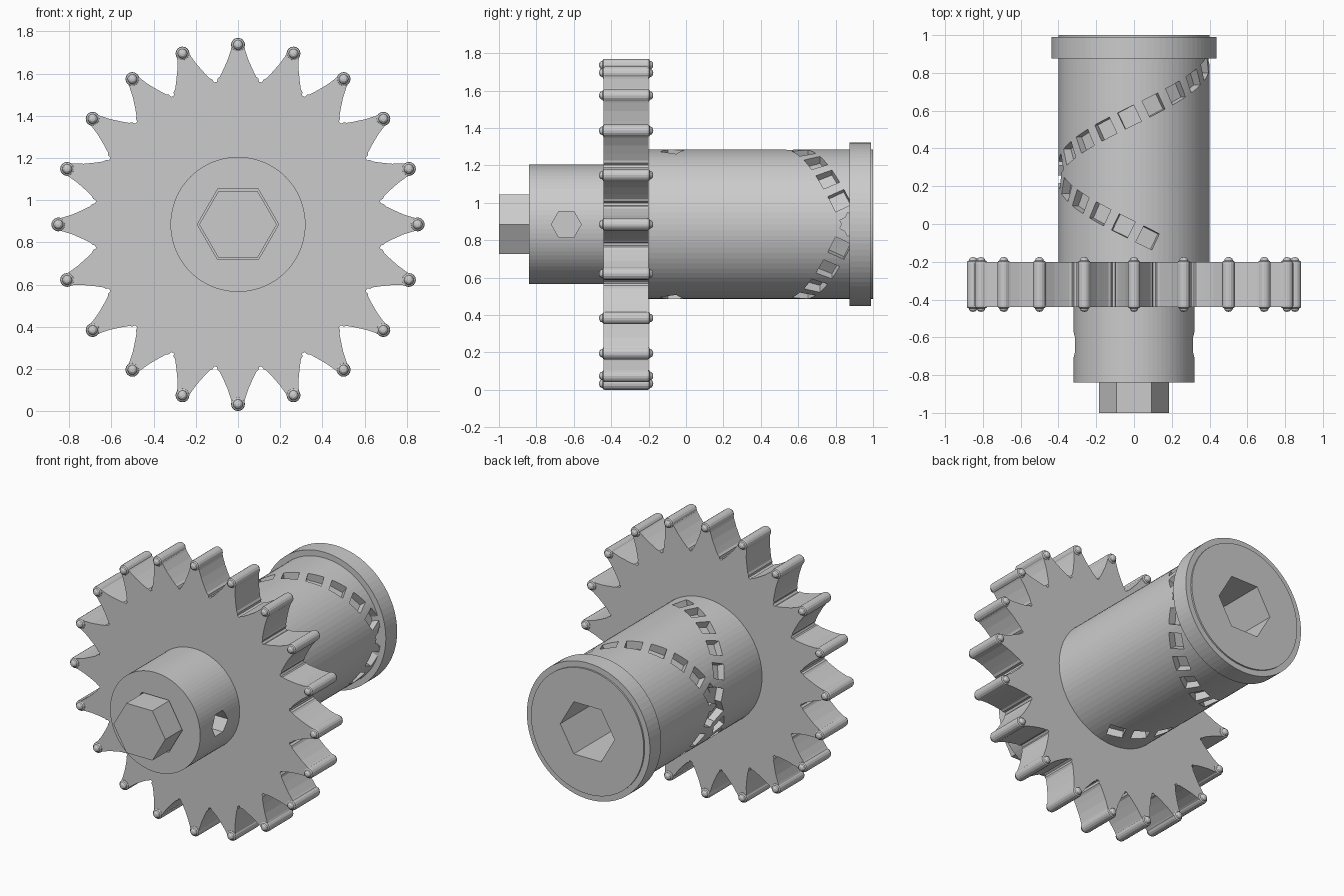
import bpy, bmesh
from math import sin, cos, pi, radians
from mathutils import Matrix, Vector

if "Cube" in bpy.data.objects:
    bpy.data.objects.remove(bpy.data.objects["Cube"])

ZC = 0.885  # height of the main axis


def finish(name, bm):
    bmesh.ops.recalc_face_normals(bm, faces=bm.faces[:])
    me = bpy.data.meshes.new(name)
    bm.to_mesh(me)
    bm.free()
    ob = bpy.data.objects.new(name, me)
    bpy.context.collection.objects.link(ob)
    return ob


def prism(name, outline, y0, y1):
    """Extrude an (x, z) outline around the axis from y0 to y1."""
    bm = bmesh.new()
    f = bm.faces.new([bm.verts.new((x, y0, z + ZC)) for x, z in outline])
    new = bmesh.ops.extrude_face_region(bm, geom=[f])["geom"]
    bmesh.ops.translate(bm, vec=(0, y1 - y0, 0),
                        verts=[v for v in new if isinstance(v, bmesh.types.BMVert)])
    return finish(name, bm)


def ring(r, n):
    return [(r * cos(2 * pi * i / n), r * sin(2 * pi * i / n)) for i in range(n)]


def cut(ob, cutter):
    m = ob.modifiers.new("cut", "BOOLEAN")
    m.operation = "DIFFERENCE"
    m.solver = "EXACT"
    m.object = cutter
    bpy.context.view_layer.objects.active = ob
    bpy.ops.object.modifier_apply(modifier=m.name)


def remove(ob):
    bpy.data.objects.remove(ob, do_unlink=True)


# Barrel, end flange and front hub
barrel = prism("barrel", ring(0.40, 80), -0.25, 1.0)
flange = prism("end_flange", ring(0.437, 80), 0.875, 0.99)
hub = prism("front_hub", ring(0.32, 80), -0.84, -0.40)

# Two opposite helical rows of square pockets in the barrel
STEP, DROP = radians(18.7), 0.064
for side in (1, -1):
    bm = bmesh.new()
    for k in range(16):
        a = side * STEP * k
        n = Vector((cos(a), 0, sin(a)))
        t = Vector((-sin(a), 0, cos(a))) * side
        d = (t * 0.4 * STEP - Vector((0, DROP, 0))).normalized()
        e = n.cross(d)
        rot = Matrix((d, e, n)).transposed().to_4x4()
        pos = n * 0.40 + Vector((0, 0.886 - DROP * k, ZC))
        bmesh.ops.create_cube(bm, size=1, matrix=Matrix.Translation(pos) @ rot
                              @ Matrix.Diagonal((0.095, 0.095, 0.10, 1)))
    row = finish("pocket_cutter", bm)
    cut(barrel, row)
    remove(row)

# Hexagonal socket in the back, shallow one around the shaft
socket = prism("socket_cutter", ring(0.193, 6), 0.40, 1.1)
cut(barrel, socket)
cut(flange, socket)
remove(socket)
seat = prism("seat_cutter", ring(0.193, 6), -0.9, -0.78)
cut(hub, seat)
remove(seat)

# Hexagonal screw holes in both sides of the hub
for side in (1, -1):
    bm = bmesh.new()
    bmesh.ops.create_cone(bm, cap_ends=True, segments=6, radius1=0.08, radius2=0.08, depth=0.24,
                          matrix=Matrix.Translation((side * 0.32, -0.64, ZC))
                          @ Matrix.Rotation(pi / 2, 4, "Y") @ Matrix.Rotation(pi / 2, 4, "Z"))
    # align hexagon points with the y direction
    ys = max(abs(v.co.y + 0.64) for v in bm.verts)
    if ys < 0.078:
        bmesh.ops.rotate(bm, verts=bm.verts[:], cent=(0, -0.64, ZC),
                         matrix=Matrix.Rotation(pi / 6, 3, "X"))
    hole = finish("hole_cutter", bm)
    cut(hub, hole)
    remove(hole)

# Hexagonal drive shaft
prism("hex_shaft", ring(0.184, 6), -1.0, -0.70)

# Toothed wheel
half = [(1.8, 0.862), (2.3, 0.83), (3.5, 0.785), (5.4, 0.738), (7.0, 0.706), (8.0, 0.697), (8.4, 0.683)]
tooth = [(-a, r) for a, r in reversed(half)] + half
outline = []
for i in range(20):
    for a, r in tooth:
        w = radians(18 * i + a)
        outline.append((r * cos(w), r * sin(w)))
prism("toothed_wheel", outline, -0.44, -0.20)

# Round-headed pin along every tooth tip
profile = [(0, -0.145), (0.012, -0.143), (0.02, -0.136), (0.023, -0.127), (0.031, -0.122), (0.033, -0.112)]
profile += [(r, -y) for r, y in reversed(profile)]
SEG = 16
bm = bmesh.new()
for i in range(20):
    w = radians(18 * i)
    c = Vector((0.852 * cos(w), -0.32, ZC + 0.852 * sin(w)))
    vs = [bm.verts.new(c + Vector((r, y, 0))) for r, y in profile]
    es = [bm.edges.new(p) for p in zip(vs, vs[1:])]
    bmesh.ops.spin(bm, geom=vs + es, cent=c, axis=(0, 1, 0), angle=2 * pi, steps=SEG)
bmesh.ops.remove_doubles(bm, verts=bm.verts[:], dist=0.0005)
pins = finish("tooth_pins", bm)
